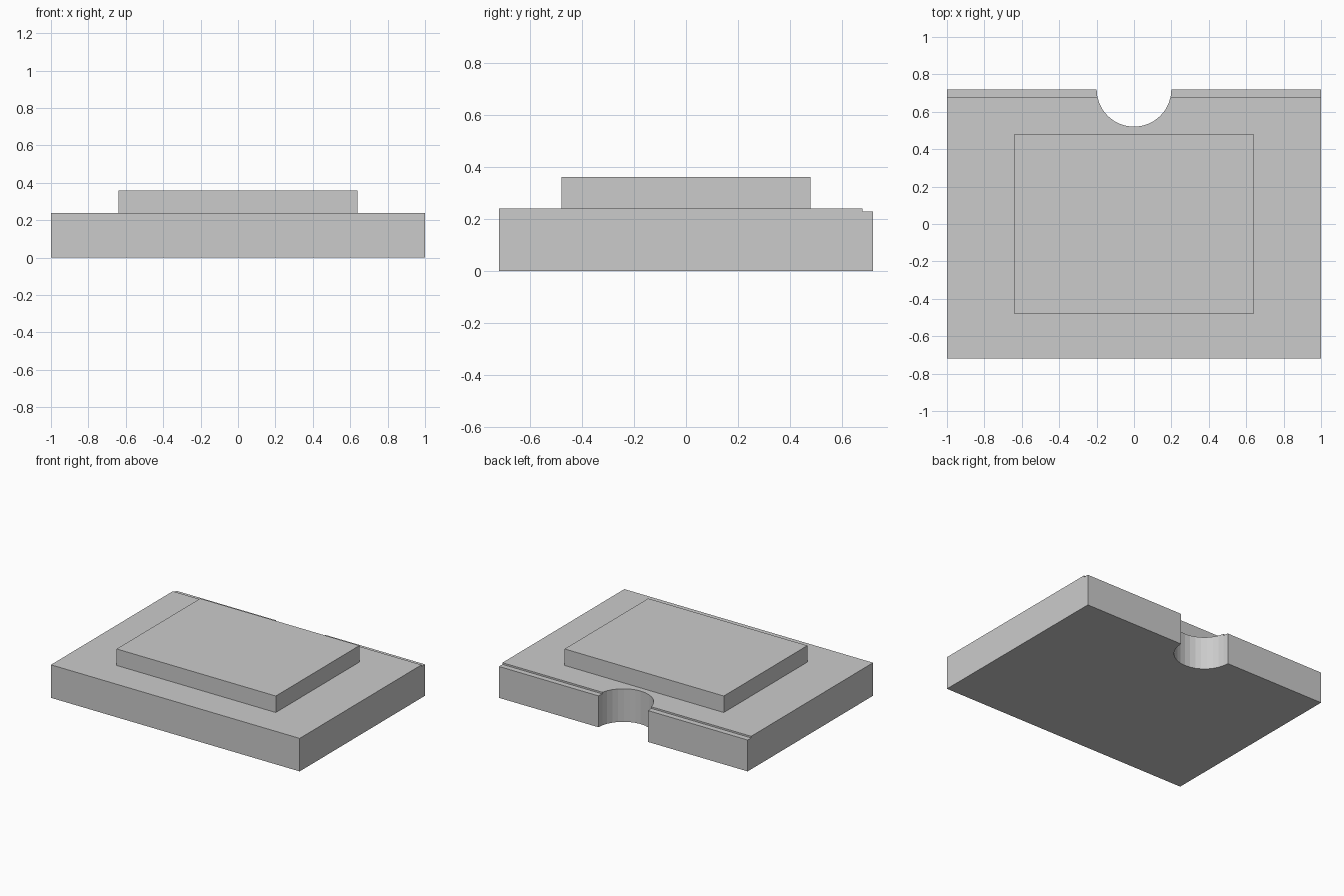
import bpy, bmesh

if "Cube" in bpy.data.objects:
    bpy.data.objects.remove(bpy.data.objects["Cube"])

def extrude(name, points, vec):
    """Closed prism from a planar outline swept along vec."""
    bm = bmesh.new()
    face = bm.faces.new([bm.verts.new(p) for p in points])
    res = bmesh.ops.extrude_face_region(bm, geom=[face])
    verts = [g for g in res["geom"] if isinstance(g, bmesh.types.BMVert)]
    bmesh.ops.translate(bm, verts=verts, vec=vec)
    bmesh.ops.recalc_face_normals(bm, faces=bm.faces)
    mesh = bpy.data.meshes.new(name)
    bm.to_mesh(mesh)
    bm.free()
    obj = bpy.data.objects.new(name, mesh)
    bpy.context.collection.objects.link(obj)
    return obj

# Base slab: side profile with a shallow step along the back edge
profile = [(-0.72, 0), (0.72, 0), (0.72, 0.228), (0.68, 0.228), (0.68, 0.24), (-0.72, 0.24)]
base = extrude("base_slab", [(-1, y, z) for y, z in profile], (2, 0, 0))

# Half-round notch through the back edge
bpy.ops.mesh.primitive_cylinder_add(vertices=32, radius=0.2, depth=1, location=(0, 0.72, 0.12))
cutter = bpy.context.object
cutter.name = "notch_cutter"
cutter.hide_render = True
cut = base.modifiers.new("notch", "BOOLEAN")
cut.operation = "DIFFERENCE"
cut.solver = "EXACT"
cut.object = cutter
bpy.context.view_layer.objects.active = base
bpy.ops.object.modifier_apply(modifier=cut.name)
bpy.data.objects.remove(cutter)

# Raised plate on top
plate = [(-0.64, -0.48, 0.24), (0.64, -0.48, 0.24), (0.64, 0.48, 0.24), (-0.64, 0.48, 0.24)]
extrude("raised_plate", plate, (0, 0, 0.12))
